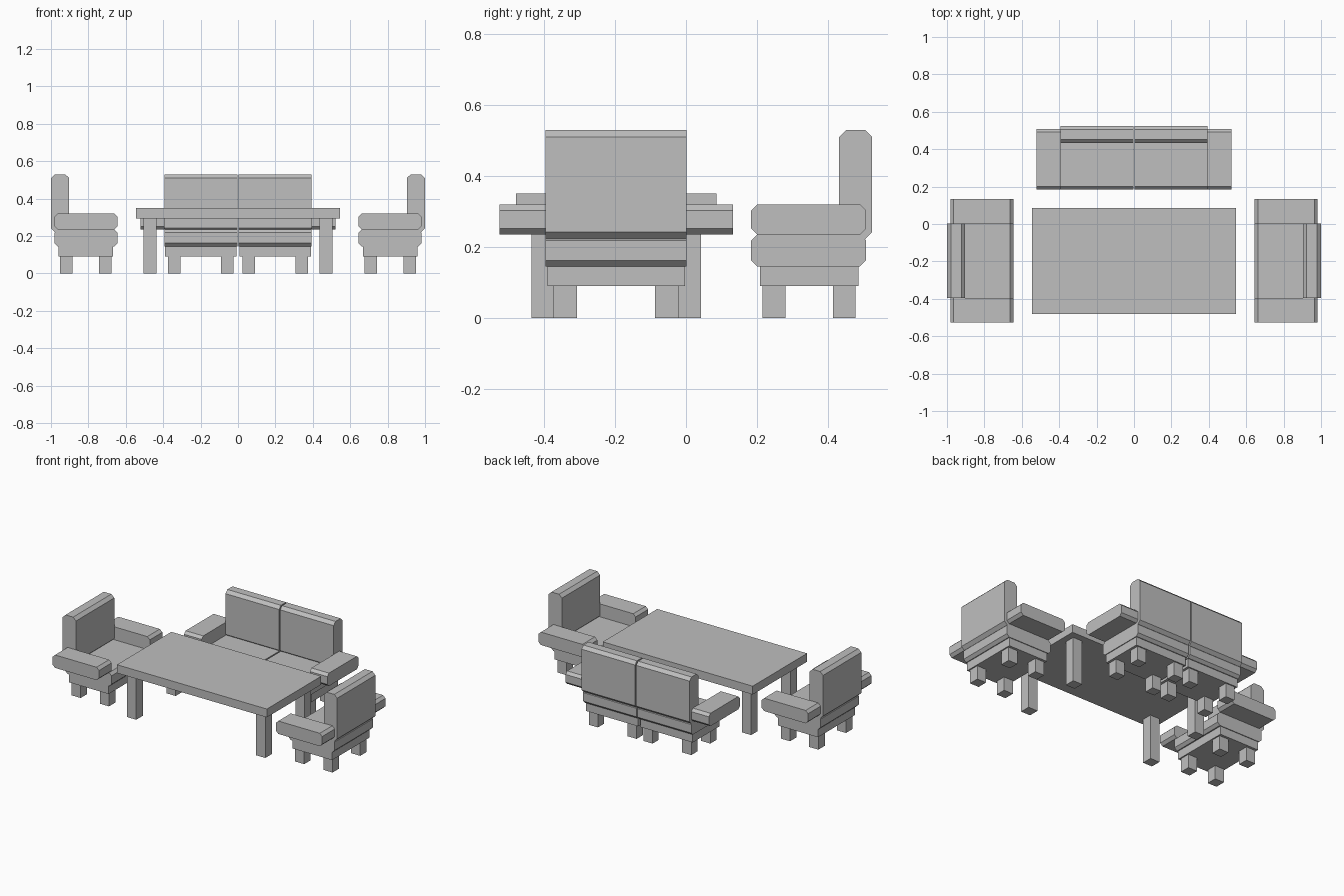
import bpy
import bmesh
from mathutils import Matrix, Vector
from math import pi

if "Cube" in bpy.data.objects:
    bpy.data.objects.remove(bpy.data.objects["Cube"])

grey = bpy.data.materials.new("plain grey")
grey.use_nodes = True
COLOUR = (0.52, 0.52, 0.52, 1)
grey.diffuse_color = COLOUR
grey.node_tree.nodes["Principled BSDF"].inputs["Base Color"].default_value = COLOUR


def block(name, x, y, z, place=Matrix(), cut=0.0):
    """Box between (min, max) ranges; cut chamfers the four edges running along x."""
    bm = bmesh.new()
    bmesh.ops.create_cube(bm, size=1)
    for v in bm.verts:
        v.co = Vector([a + (b - a) * (c + 0.5) for (a, b), c in zip((x, y, z), v.co)])
    if cut:
        edges = [e for e in bm.edges
                 if abs(e.verts[0].co.x - e.verts[1].co.x) > 0.01]
        bmesh.ops.bevel(bm, geom=edges, offset=cut, offset_type='OFFSET',
                        segments=1, affect='EDGES')
    bm.transform(place)
    bmesh.ops.recalc_face_normals(bm, faces=bm.faces)
    mesh = bpy.data.meshes.new(name)
    bm.to_mesh(mesh)
    bm.free()
    mesh.materials.append(grey)
    obj = bpy.data.objects.new(name, mesh)
    bpy.context.collection.objects.link(obj)
    return obj


def around(centre, half):
    return (centre - half, centre + half)


def seat_unit(name, place, arms):
    """One seat facing -y, front edge at y = 0, centred on x = 0."""
    w = 0.195
    block(name + "_seat_cushion", (-w, w), (0, 0.324), (0.145, 0.235), place, 0.017)
    block(name + "_backrest", (-w, w), (0.248, 0.341), (0.222, 0.53), place, 0.02)
    block(name + "_base", around(0, 0.19), (0.024, 0.302), (0.09, 0.145), place)
    for side in (-1, 1):
        for row, y in (("front", 0.064), ("back", 0.262)):
            block(f"{name}_{row}_leg", around(side * 0.141, 0.033),
                  around(y, 0.032), (0, 0.09), place)
        if side in arms:
            inner, outer = side * w, side * (w + 0.128)
            block(name + "_armrest", (min(inner, outer), max(inner, outer)),
                  (0, 0.324), (0.235, 0.32), place, 0.017)


MID_Y = -0.197

# Table
block("table_top", around(0, 0.546), around(MID_Y, 0.283), (0.295, 0.35))
for sx in (-1, 1):
    for sy in (-1, 1):
        block("table_leg", around(sx * 0.47, 0.034),
              around(MID_Y + sy * 0.205, 0.034), (0, 0.295))

for side, label in ((-1, "right"), (1, "left")):
    # Two-part sofa behind the table, one arm on each outer end
    seat_unit(label + "_sofa", Matrix.Translation((side * 0.199, 0.184, 0)), (side,))
    # Armchairs facing the table from each end
    place = (Matrix.Translation((side * 0.644, MID_Y, 0))
             @ Matrix.Rotation(-side * pi / 2, 4, 'Z')
             @ Matrix.Diagonal((1.02, 1.043, 1, 1)))
    seat_unit(label + "_armchair", place, (-1, 1))
